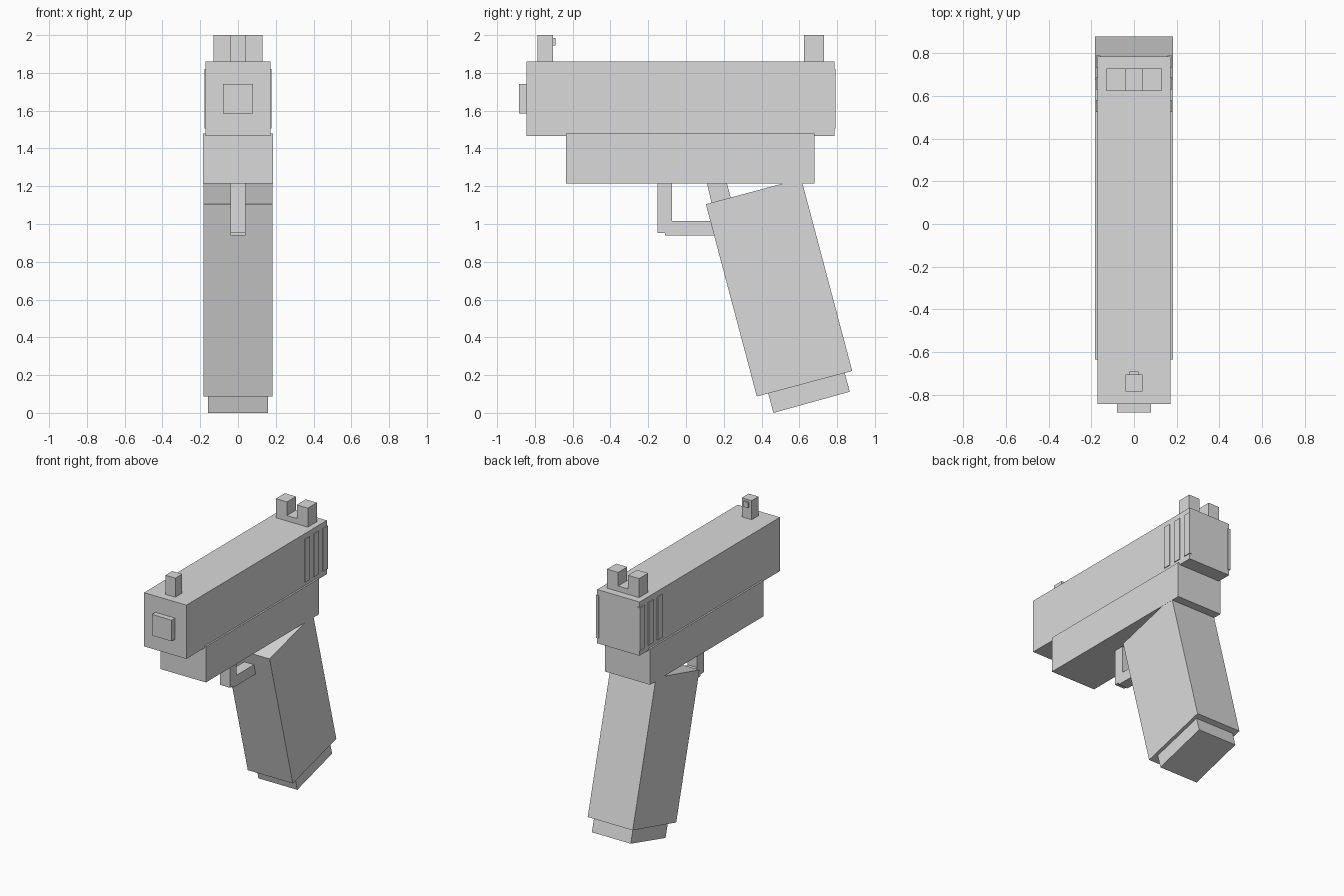
import bpy

if "Cube" in bpy.data.objects:
    bpy.data.objects.remove(bpy.data.objects["Cube"])

GREY = bpy.data.materials.new("light_grey")
GREY.diffuse_color = (0.7, 0.7, 0.7, 1.0)
GREY.use_nodes = True
GREY.node_tree.nodes["Principled BSDF"].inputs["Base Color"].default_value = GREY.diffuse_color


def prism(name, outline, x0, x1):
    """Extrude a (y, z) outline along x."""
    n = len(outline)
    verts = [(x, y, z) for x in (x0, x1) for y, z in outline]
    faces = [tuple(range(n))[::-1], tuple(range(n, 2 * n))]
    faces += [(i, (i + 1) % n, n + (i + 1) % n, n + i) for i in range(n)]
    mesh = bpy.data.meshes.new(name)
    mesh.from_pydata(verts, [], faces)
    mesh.materials.append(GREY)
    obj = bpy.data.objects.new(name, mesh)
    bpy.context.collection.objects.link(obj)
    return obj


def box(name, half_x, y0, y1, z0, z1, cx=0.0):
    outline = [(y0, z0), (y1, z0), (y1, z1), (y0, z1)]
    return prism(name, outline, cx - half_x, cx + half_x)


# Upper body and muzzle
box("slide", 0.172, -0.845, 0.785, 1.465, 1.86)
box("muzzle", 0.08, -0.885, -0.84, 1.585, 1.74)

# Lower body
box("frame", 0.184, -0.635, 0.68, 1.215, 1.478)

# Raised grip ribs at the rear of both slide sides
for i in range(3):
    y = 0.525 + 0.105 * i
    for side, label in ((-1, "left"), (1, "right")):
        box(f"slide_rib_{label}_{i + 1}", 0.01, y, y + 0.056, 1.505, 1.82, side * 0.168)

# Front sight with its small bead
box("front_sight", 0.04, -0.785, -0.705, 1.855, 2.0)
box("front_sight_bead", 0.02, -0.71, -0.692, 1.945, 1.985)

# Notched rear sight, a U outline seen from the front
rear = prism("rear_sight", [(-0.13, 1.855), (0.13, 1.855), (0.13, 2.0), (0.04, 2.0),
                            (0.04, 1.9), (-0.04, 1.9), (-0.04, 2.0), (-0.13, 2.0)],
             0.625, 0.73)
for v in rear.data.vertices:
    v.co.x, v.co.y = v.co.y, v.co.x
rear.data.flip_normals()

# Slanted handle and magazine foot
prism("handle", [(0.375, 0.087), (0.88, 0.222), (0.61, 1.24), (0.105, 1.105)], -0.183, 0.183)
prism("magazine_foot", [(0.463, 0.0), (0.867, 0.112), (0.834, 0.235), (0.43, 0.123)], -0.158, 0.158)

# Trigger and guard
prism("trigger", [(0.155, 1.03), (0.258, 1.06), (0.21, 1.24), (0.105, 1.24)], -0.036, 0.036)
box("guard_front_bar", 0.04, -0.15, -0.073, 0.952, 1.23)
box("guard_lower_bar", 0.0395, -0.112, 0.25, 0.938, 1.015)
